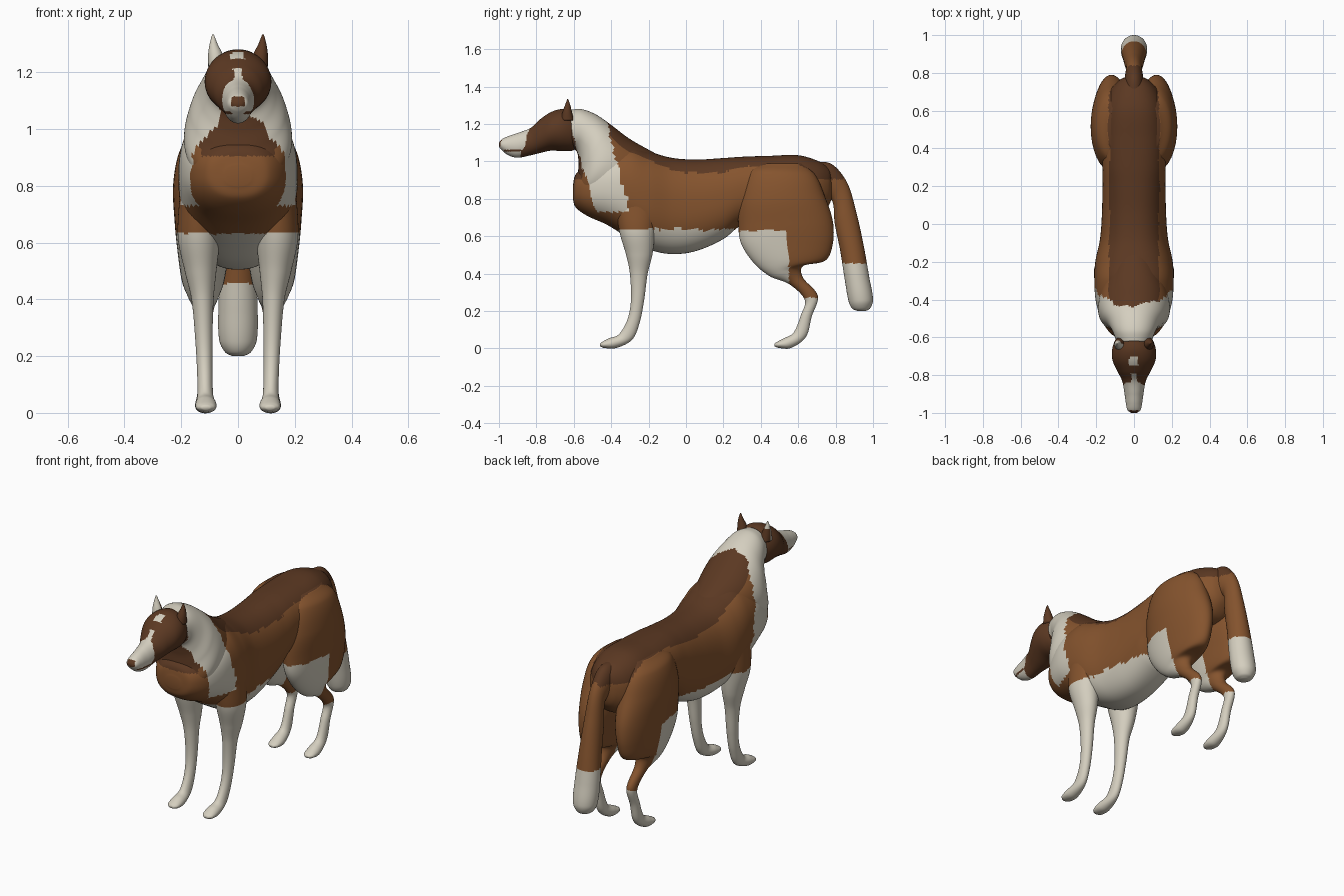
import bpy, bmesh, math
from mathutils import Vector, noise

cube = bpy.data.objects.get("Cube")
if cube:
    bpy.data.objects.remove(cube)

WHITE, TAN, DARK = range(3)


def make_material(name, colour):
    mat = bpy.data.materials.new(name)
    mat.use_nodes = True
    mat.diffuse_color = (*colour, 1)
    mat.node_tree.nodes["Principled BSDF"].inputs["Base Color"].default_value = (*colour, 1)
    return mat


materials = [
    make_material("cream white fur", (.66, .62, .52)),
    make_material("chestnut brown fur", (.235, .088, .027)),
    make_material("dark brown fur", (.105, .04, .016)),
]


def smooth_path(stations, step):
    """Resample the stations along a smooth Hermite curve."""
    pts = [Vector(s) for s in stations]
    times = [0.0]
    for a, b in zip(pts, pts[1:]):
        times.append(times[-1] + (b - a).length)
    last = len(pts) - 1
    slopes = []
    for i in range(last + 1):
        lo, hi = max(i - 1, 0), min(i + 1, last)
        slopes.append((pts[hi] - pts[lo]) / (times[hi] - times[lo]))
    samples = []
    for i in range(last):
        span = times[i + 1] - times[i]
        count = max(2, math.ceil(span / step))
        for k in range(count):
            t = k / count
            ease = t * t * (3 - 2 * t)
            samples.append(pts[i].lerp(pts[i + 1], ease)
                           + slopes[i] * span * t * (1 - t) ** 2
                           - slopes[i + 1] * span * t * t * (1 - t))
    return samples + [pts[-1]]


def loft(name, stations, rule, side=1, sides=48, step=.012, power=2.0):
    """Each station: edge point (y, z), opposite edge point (y, z), half width, x centre."""
    bm = bmesh.new()
    rings = []

    def bulge(v):
        return math.copysign(abs(v) ** (2 / power), v)

    for y1, z1, y2, z2, half, xc in smooth_path(stations, step):
        ring = []
        for k in range(sides):
            angle = math.tau * k / sides
            c, s = bulge(math.cos(angle)) / 2, bulge(math.sin(angle))
            ring.append(bm.verts.new((side * (xc + half * s),
                                      (y1 + y2) / 2 + c * (y1 - y2),
                                      (z1 + z2) / 2 + c * (z1 - z2))))
        rings.append(ring)
    for a, b in zip(rings, rings[1:]):
        for k in range(sides):
            n = (k + 1) % sides
            bm.faces.new((a[k], a[n], b[n], b[k]))
    bm.faces.new(rings[0])
    bm.faces.new(rings[-1])
    bmesh.ops.recalc_face_normals(bm, faces=bm.faces)
    for face in bm.faces:
        face.smooth = True
        face.material_index = rule(face.calc_center_median())
    mesh = bpy.data.meshes.new(name)
    bm.to_mesh(mesh)
    bm.free()
    for mat in materials:
        mesh.materials.append(mat)
    obj = bpy.data.objects.new(name, mesh)
    bpy.context.collection.objects.link(obj)
    return obj


# Coat marking rules
def ragged(p, amount=.014):
    return amount * noise.noise(p * 18)


def coat(p):
    r = ragged(p)
    if p.z < .635 + r and p.y < .27:
        return WHITE
    collar_front = -.48 - .31 * (p.z - .73)
    collar_back = -.3 - .27 * (p.z - .73)
    if p.z > .73 and collar_front + r < p.y < collar_back + 2 * r:
        return WHITE
    return DARK if p.z > .905 and abs(p.x) < .132 + r / 2 else TAN


def hind_coat(p):
    if p.z < .27 + ragged(p) or (p.z < .63 + ragged(p) and p.y < .55):
        return WHITE
    return coat(p)


def tail_coat(p):
    if p.z < .455:
        return WHITE
    return DARK if p.z > .905 and p.y < .84 else TAN


def head_coat(p):
    r = ragged(p, .012)
    if p.y < -.985 and abs(p.x) < .024 and 1.08 < p.z < 1.115:
        return DARK
    if abs(p.z - 1.058) < .005 and -.975 < p.y < -.86:
        return DARK
    if p.y < -.865 + r + .35 * (p.z - 1.09):
        return WHITE
    if abs(p.x) < .02 + r and p.z > 1.13 and p.y < -.79:
        return WHITE
    if abs(p.x) < .024 + r and 1.245 < p.z and -.75 < p.y < -.7:
        return WHITE
    return DARK


def dark_ear(p):
    return DARK


def pale_ear(p):
    return WHITE if p.z > 1.29 or p.y < -.635 else DARK


# Torso: y, top, bottom, half width
torso = [
    (-.605, .87, .8, .045), (-.59, .93, .755, .11), (-.53, .98, .71, .16),
    (-.42, 1.06, .66, .2), (-.3, 1.09, .585, .21), (-.2, 1.055, .53, .205),
    (-.08, 1.02, .505, .18), (.05, 1.01, .52, .17), (.2, 1.018, .585, .167),
    (.3, 1.025, .66, .167), (.45, 1.03, .68, .17), (.6, 1.033, .68, .16),
    (.7, 1.005, .7, .13), (.76, .97, .76, .08), (.785, .93, .82, .03),
]
loft("torso", [(y, top, y, low, w, 0) for y, top, low, w in torso],
     coat, sides=80, power=2.3)

# Neck, from withers and chest up to the skull
loft("neck", [
    (-.14, 1.03, -.45, .7, .15, 0), (-.3, 1.12, -.585, .8, .19, 0),
    (-.4, 1.195, -.578, .93, .168, 0), (-.48, 1.25, -.575, 1.0, .135, 0),
    (-.56, 1.28, -.59, 1.06, .11, 0), (-.62, 1.275, -.65, 1.07, .09, 0),
], coat, sides=72, power=2.1)

# Head: y, top, bottom, half width
head = [
    (-.57, 1.235, 1.09, .06), (-.6, 1.265, 1.06, .092), (-.66, 1.28, 1.055, .115),
    (-.72, 1.265, 1.058, .114), (-.78, 1.225, 1.045, .088), (-.83, 1.18, 1.033, .063),
    (-.9, 1.152, 1.02, .05), (-.95, 1.135, 1.033, .043), (-.985, 1.118, 1.06, .034),
    (-1, 1.1, 1.078, .015),
]
loft("head", [(y, top, y, low, w, 0) for y, top, low, w in head],
     head_coat, sides=72, step=.007)

# Tail
loft("tail", [
    (.68, 1.0, .7, .9, .05, 0), (.78, .985, .75, .82, .05, 0),
    (.86, .89, .785, .78, .042, 0), (.91, .73, .795, .67, .05, 0),
    (.95, .55, .825, .52, .06, 0), (.98, .38, .85, .36, .069, 0),
    (1, .26, .87, .25, .066, 0), (.985, .215, .89, .212, .045, 0),
    (.96, .2, .92, .2, .02, 0),
], tail_coat)

# Legs and ears, mirrored
front_leg = [
    (-.38, .78, -.14, .78, .07, .135), (-.355, .62, -.165, .62, .074, .138),
    (-.32, .5, -.18, .5, .056, .132), (-.3, .4, -.205, .4, .039, .125),
    (-.295, .25, -.225, .25, .03, .12), (-.315, .15, -.25, .13, .027, .117),
    (-.36, .075, -.29, .045, .028, .115), (-.41, .055, -.375, .002, .037, .113),
    (-.445, .037, -.44, .003, .032, .113), (-.46, .026, -.46, .012, .014, .113),
]
hind_leg = [
    (.4, .99, .62, .99, .04, .1), (.33, .94, .69, .93, .085, .115),
    (.285, .8, .74, .82, .11, .118), (.28, .66, .785, .68, .105, .118),
    (.295, .56, .785, .56, .09, .122), (.36, .46, .745, .47, .075, .123),
    (.45, .385, .625, .44, .055, .122), (.55, .345, .625, .38, .034, .12),
    (.635, .26, .705, .28, .026, .118), (.615, .18, .672, .17, .025, .117),
    (.575, .085, .64, .06, .027, .116), (.525, .055, .56, .002, .036, .115),
    (.49, .037, .495, .003, .031, .115), (.472, .026, .472, .012, .014, .115),
]
ear = [
    (-.67, 1.22, -.6, 1.22, .03, .075), (-.66, 1.265, -.61, 1.265, .025, .08),
    (-.647, 1.3, -.618, 1.3, .014, .086), (-.635, 1.333, -.63, 1.333, .003, .088),
]
for label, side, ear_rule in (("left", 1, dark_ear), ("right", -1, pale_ear)):
    loft(label + "_front_leg", front_leg, coat, side)
    loft(label + "_hind_leg", hind_leg, hind_coat, side)
    loft(label + "_ear", ear, ear_rule, side, sides=20)
